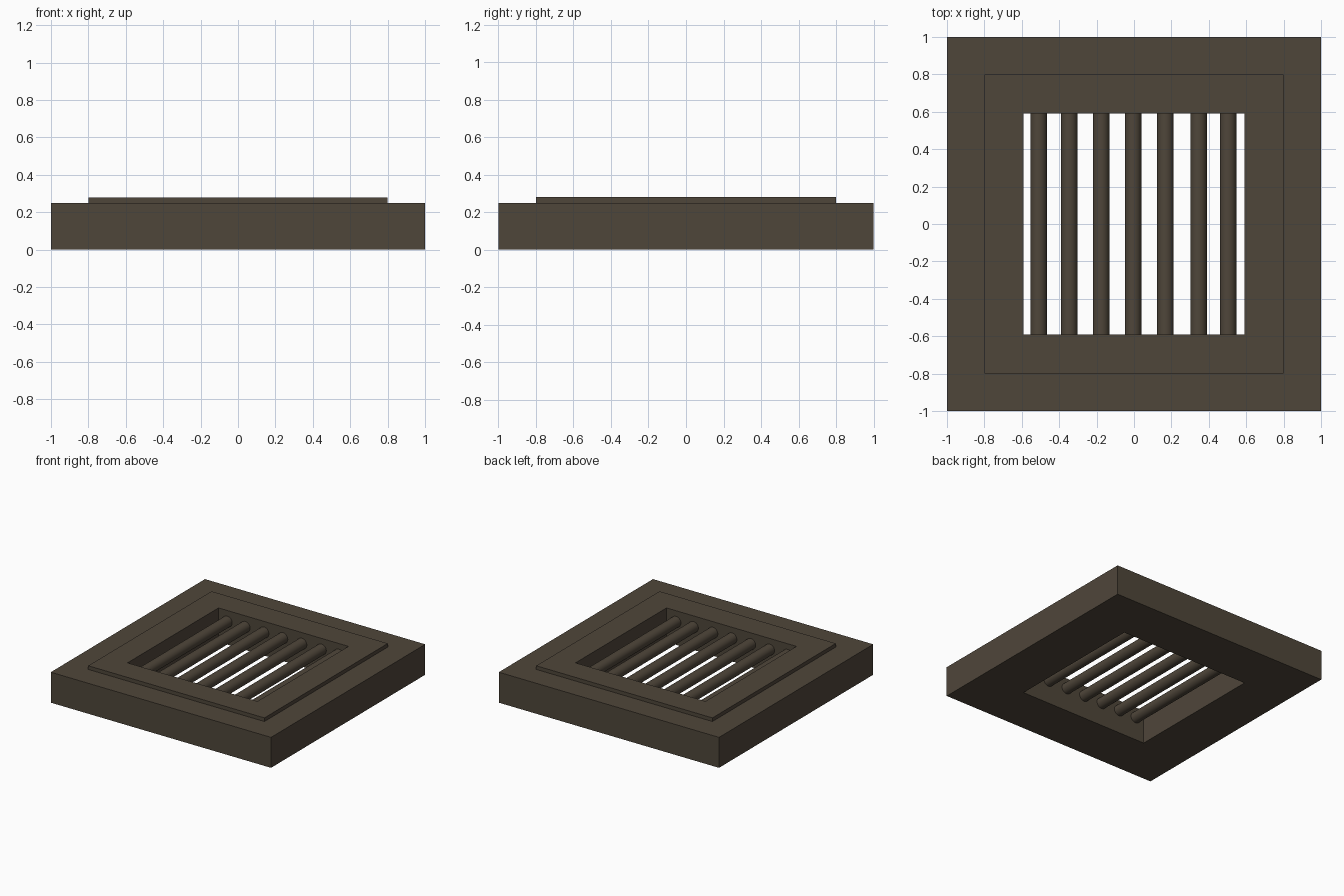
import bpy, bmesh, math

if "Cube" in bpy.data.objects:
    bpy.data.objects.remove(bpy.data.objects["Cube"])

mat = bpy.data.materials.new("dark_brown_metal")
mat.diffuse_color = (0.078, 0.061, 0.042, 1)
mat.use_nodes = True
mat.node_tree.nodes["Principled BSDF"].inputs["Base Color"].default_value = mat.diffuse_color


def finish(name, bm):
    bmesh.ops.recalc_face_normals(bm, faces=bm.faces)
    mesh = bpy.data.meshes.new(name)
    bm.to_mesh(mesh)
    bm.free()
    mesh.materials.append(mat)
    obj = bpy.data.objects.new(name, mesh)
    bpy.context.collection.objects.link(obj)
    return obj


# Square frame: stepped section swept round four corners
def square_frame(name, section):
    bm = bmesh.new()
    corners = [(-1, -1), (1, -1), (1, 1), (-1, 1)]
    rings = [[bm.verts.new((sx * r, sy * r, z)) for sx, sy in corners]
             for r, z in section]
    for i, a in enumerate(rings):
        b = rings[(i + 1) % len(rings)]
        for k in range(4):
            n = (k + 1) % 4
            bm.faces.new((a[k], a[n], b[n], b[k]))
    return finish(name, bm)


HOLE = 0.59
square_frame("grate_frame", [(1, 0), (1, 0.25), (0.8, 0.25), (0.8, 0.28),
                             (HOLE, 0.28), (HOLE, 0)])

# Round bars running front to back across the opening
for i, x in enumerate([-0.51, -0.347, -0.176, -0.005, 0.168, 0.345, 0.503]):
    bpy.ops.mesh.primitive_cylinder_add(
        vertices=32, radius=0.044, depth=2 * HOLE + 0.02,
        location=(x, 0, 0.19), rotation=(math.pi / 2, 0, 0))
    bar = bpy.context.object
    bar.name = f"grate_bar_{i + 1}"
    bar.data.materials.append(mat)
    bpy.ops.object.shade_smooth_by_angle(angle=math.radians(40))
